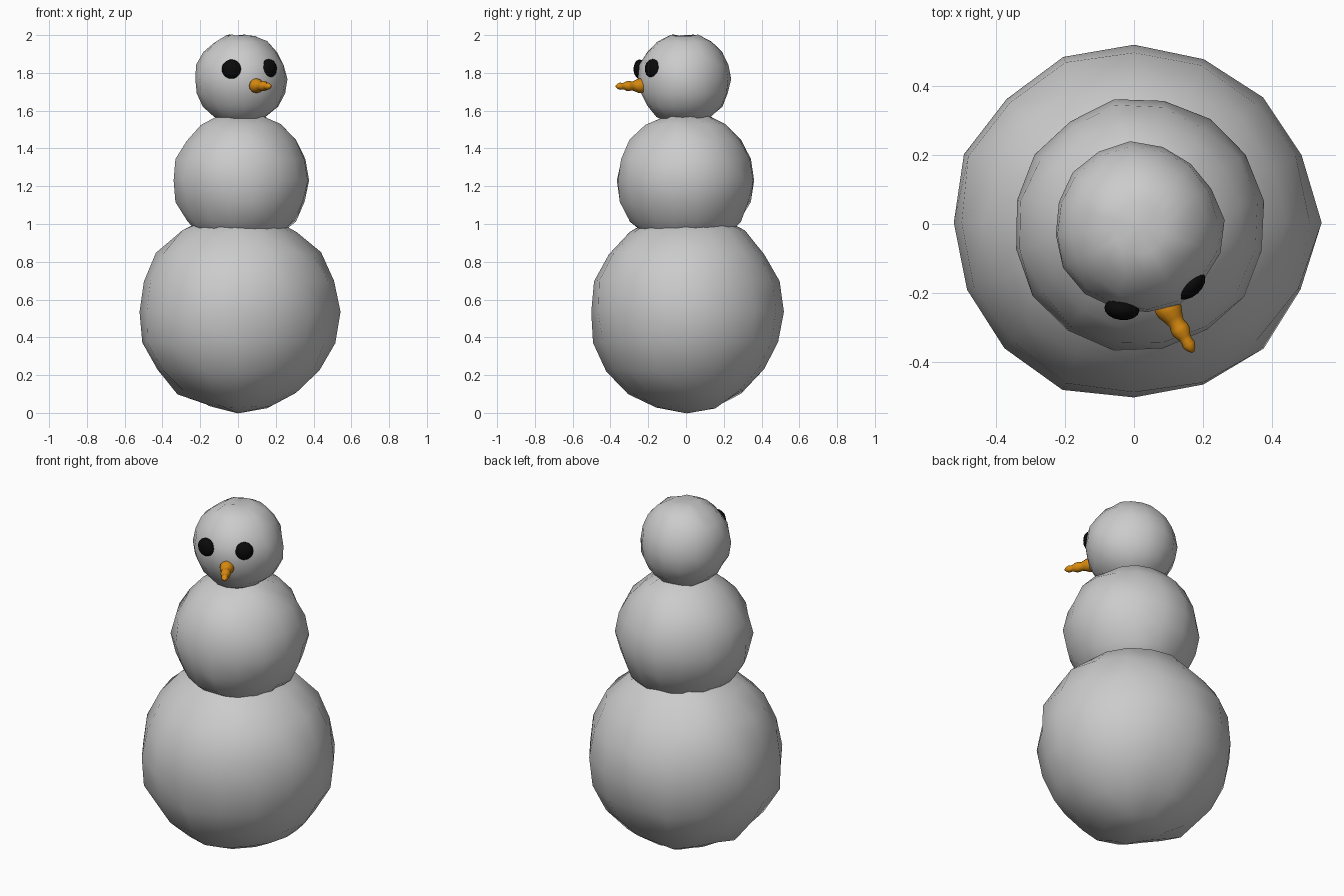
import bpy, bmesh, math, random
from mathutils import Vector, Matrix

if "Cube" in bpy.data.objects:
    bpy.data.objects.remove(bpy.data.objects["Cube"])

random.seed(4)


def material(name, rgb):
    m = bpy.data.materials.new(name)
    m.diffuse_color = (*rgb, 1)
    m.use_nodes = True
    m.node_tree.nodes["Principled BSDF"].inputs["Base Color"].default_value = m.diffuse_color
    return m


def finish(bm, name, mat=None):
    bmesh.ops.recalc_face_normals(bm, faces=bm.faces)
    for f in bm.faces:
        f.smooth = True
    me = bpy.data.meshes.new(name)
    bm.to_mesh(me)
    bm.free()
    ob = bpy.data.objects.new(name, me)
    bpy.context.collection.objects.link(ob)
    if mat:
        me.materials.append(mat)
    return ob


def ball(name, center, radii, turn=0, jitter=0.0, dimple=0.0, mat=None):
    """Coarse sphere with slightly uneven, hand-packed vertices."""
    bm = bmesh.new()
    bmesh.ops.create_uvsphere(bm, u_segments=16, v_segments=10, radius=1)
    for v in bm.verts:
        if v.co.z > 0.99:
            v.co.z -= dimple
        v.co *= 1 + random.uniform(-jitter, jitter)
    bm.transform(Matrix.Translation(center) @ Matrix.Rotation(math.radians(turn), 4, 'Z')
                 @ Matrix.Diagonal((*radii, 1)))
    return finish(bm, name, mat)


# Three stacked snow balls
ball("lower_ball", (0, 0.004, 0.535), (0.533, 0.517, 0.527), 0, 0.024)
ball("middle_ball", (0.014, -0.004, 1.23), (0.362, 0.364, 0.362), 11, 0.026)
ball("head", (0.014, -0.01, 1.767), (0.243, 0.247, 0.243), 28, 0.026, 0.08)

# Eyes: flattened balls lying on the head
black = material("black", (0.003, 0.003, 0.003))
for name, pos, turn in (("left_eye", (-0.035, -0.246, 1.82), -6),
                        ("right_eye", (0.163, -0.177, 1.822), 42)):
    ball(name, pos, (0.051, 0.032, 0.051), turn, mat=black)

# Carrot nose: lumpy turned profile (distance along, radius)
orange = material("orange", (0.7, 0.26, 0.005))
base, tip = Vector((0.088, -0.225, 1.732)), Vector((0.171, -0.371, 1.729))
profile = [(0, 0.034), (0.1, 0.039), (0.2, 0.037), (0.33, 0.028), (0.42, 0.023),
           (0.52, 0.027), (0.6, 0.027), (0.7, 0.019), (0.76, 0.017),
           (0.85, 0.019), (0.93, 0.014), (1, 0.004)]
length = (tip - base).length
bm = bmesh.new()
N = 12
rings = [[bm.verts.new((r * math.cos(2 * math.pi * i / N),
                        r * math.sin(2 * math.pi * i / N), t * length))
          for i in range(N)] for t, r in profile]
for a, b in zip(rings, rings[1:]):
    for i in range(N):
        j = (i + 1) % N
        bm.faces.new((a[i], a[j], b[j], b[i]))
bm.faces.new(rings[0][::-1])
bm.faces.new(rings[-1])
bm.transform(Matrix.Translation(base)
             @ (tip - base).to_track_quat('Z', 'Y').to_matrix().to_4x4())
finish(bm, "nose", orange)
